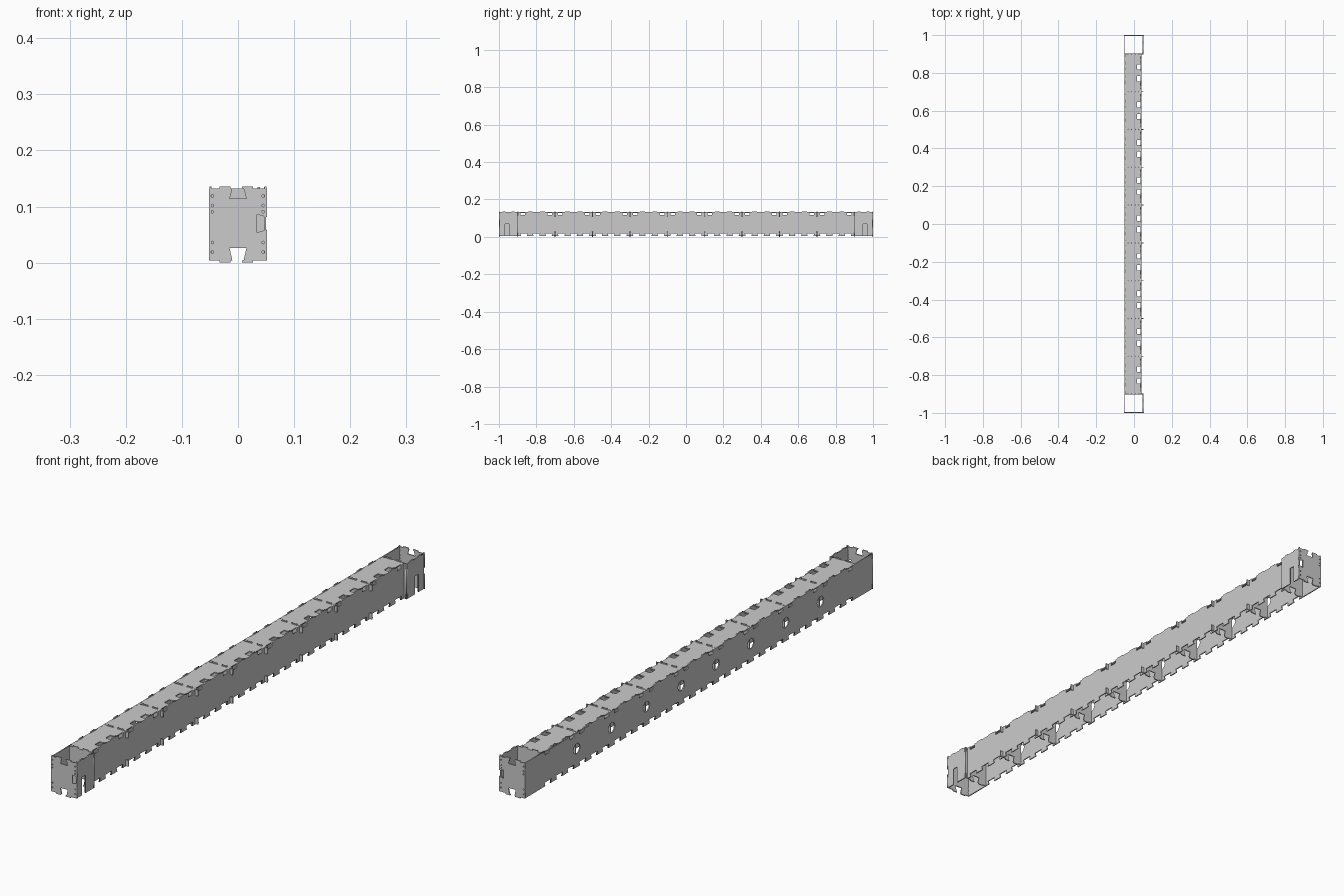
import bpy, math
from mathutils import Matrix, Vector

if "Cube" in bpy.data.objects:
    bpy.data.objects.remove(bpy.data.objects["Cube"])

T = 0.004                 # sheet thickness
Z0, Z1 = 0.005, 0.133     # lower and upper edge of the sheets
XL, XR, XI = -0.051, 0.050, 0.037   # left wall, outer right, inset right wall
FRAMES = {
    'x': Matrix(((0, 0, 1, 0), (1, 0, 0, 0), (0, 1, 0, 0), (0, 0, 0, 1))),
    'y': Matrix(((1, 0, 0, 0), (0, 0, -1, 0), (0, 1, 0, 0), (0, 0, 0, 1))),
    'z': Matrix.Identity(4),
}


def edge(a, b, cuts=()):
    """Points from a towards b; cuts = (coordinate, width, depth, flare), negative depth = tab."""
    a, b = Vector(a), Vector(b)
    d = (b - a).normalized()
    inward = Vector((-d.y, d.x))
    pts = [a]
    items = []
    for c, w, depth, flare in cuts:
        s = (c - a.x) * d.x if abs(d.x) > 0.5 else (c - a.y) * d.y
        items.append((s, w, depth, flare))
    for s, w, depth, flare in sorted(items):
        lo, hi = s - w / 2, s + w / 2
        pts += [a + d * lo, a + d * (lo - flare) + inward * depth,
                a + d * (hi + flare) + inward * depth, a + d * hi]
    return pts


def panel(u0, u1, v0, v1, bottom=(), right=(), top=(), left=()):
    return (edge((u0, v0), (u1, v0), bottom) + edge((u1, v0), (u1, v1), right)
            + edge((u1, v1), (u0, v1), top) + edge((u0, v1), (u0, v0), left))


def circle(u, v, r, n=12):
    return [(u + r * math.cos(2 * math.pi * i / n), v + r * math.sin(2 * math.pi * i / n))
            for i in range(n)]


def rect(u, v, w, h):
    return [(u - w/2, v - h/2), (u + w/2, v - h/2), (u + w/2, v + h/2), (u - w/2, v + h/2)]


def sheet(name, axis, pos, loops):
    """Flat cut sheet: first loop is the outline, the rest are holes."""
    cu = bpy.data.curves.new(name, 'CURVE')
    cu.dimensions = '2D'
    cu.fill_mode = 'BOTH'
    cu.extrude = T / 2
    for loop in loops:
        sp = cu.splines.new('POLY')
        sp.points.add(len(loop) - 1)
        for p, q in zip(sp.points, loop):
            p.co = (q[0], q[1], 0, 1)
        sp.use_cyclic_u = True
    tmp = bpy.data.objects.new(name + "_curve", cu)
    bpy.context.collection.objects.link(tmp)
    bpy.context.view_layer.update()
    dg = bpy.context.evaluated_depsgraph_get()
    me = bpy.data.meshes.new_from_object(tmp.evaluated_get(dg))
    bpy.data.objects.remove(tmp)
    off = {'x': (pos, 0, 0), 'y': (0, pos, 0), 'z': (0, 0, pos)}[axis]
    me.transform(Matrix.Translation(off) @ FRAMES[axis])
    me.name = name
    ob = bpy.data.objects.new(name, me)
    bpy.context.collection.objects.link(ob)
    return ob


ribs = [-0.9 + 0.2 * i for i in range(10)]
inner = ribs[1:-1]
bays = [-0.8 + 0.2 * i for i in range(9)]
low_cuts = [(b + o, 0.030, 0.014, 0.004) for b in bays for o in (-0.066, 0, 0.066)]

# left wall: full length, fingers through the top sheet, access holes at the ribs
left_top = []
for b in bays:
    left_top += [(b + o, 0.024, -0.004, 0) for o in (-0.033, 0.033)]
    left_top += [(b + o, 0.024, 0.014, 0) for o in (-0.072, 0.072)]
sheet("left_wall", 'x', XL + T / 2,
      [panel(-0.998, 0.998, Z0, Z1, bottom=low_cuts, top=left_top)]
      + [circle(y, 0.072, 0.019, 10) for y in inner])

# right wall: inset between the end boxes
right_top = []
for b in bays:
    right_top += [(b + o, 0.026, -0.003, 0) for o in (-0.033, 0.033)]
    right_top += [(b + o, 0.024, 0.014, 0) for o in (-0.072, 0.072)]
sheet("right_wall", 'x', XI,
      [panel(-0.9, 0.9, Z0, Z1, bottom=low_cuts, top=right_top)])

# top sheet with edge notches along the right wall
notches = [(b + o, 0.028, 0.020, 0) for b in bays for o in (-0.031, 0.031)]
sheet("top_sheet", 'z', Z1 - T / 2,
      [panel(XL, XI - T / 2, -0.9, 0.9, right=notches)])

# ribs: tabs through the top sheet and hooks through the right wall
tabs = [(-0.023, 0.020, -0.004, 0), (0.017, 0.020, -0.004, 0)]
dove = (0.0, 0.020, 0.022, 0.005)
for i, y in enumerate(inner):
    hooks = [(0.121, 0.022, -0.014, 0), (0.018, 0.022, -0.014, 0)]
    sheet(f"rib_{i + 1}", 'y', y,
          [panel(XL + T, XI - 0.001, Z0, Z1, bottom=tabs + [(0, 0.020, 0.022, 0.005)],
                 right=hooks, top=tabs)])

# end boxes: bulkhead, slotted right side, outer end plate
for s, tag in ((-1, "front"), (1, "back")):
    sheet(f"{tag}_bulkhead", 'y', s * 0.9,
          [panel(XL + T, XR, Z0, Z1, bottom=tabs + [dove], top=tabs)])
    y0, y1 = sorted((s * 0.897, s * 0.998))
    sheet(f"{tag}_box_side", 'x', XR - T / 2,
          [panel(y0, y1, Z0, Z1, bottom=[(s * 0.957, 0.020, 0.065, 0)],
                 top=[(s * 0.925, 0.016, -0.003, 0), (s * 0.972, 0.016, -0.003, 0)])])
    pins = [circle(x, z, 0.0025, 8) for x in (-0.046, 0.045)
            for z in (0.020, 0.037, 0.092, 0.103, 0.120)]
    side_cut = [(0.071, 0.022, 0.018, 0.005)]
    sheet(f"{tag}_end_plate", 'y', s * (1 - T / 2),
          [panel(-0.052, 0.052, Z0, Z1, bottom=tabs + [dove], right=side_cut,
                 top=tabs + [(0, 0.020, 0.018, 0.005), (-0.049, 0.004, -0.003, 0),
                             (0.049, 0.004, -0.004, 0)])] + pins)
# settle the model on the ground
low = min(v.co.z for o in bpy.data.objects for v in o.data.vertices)
for o in bpy.data.objects:
    o.data.transform(Matrix.Translation((0, 0, -low)))
